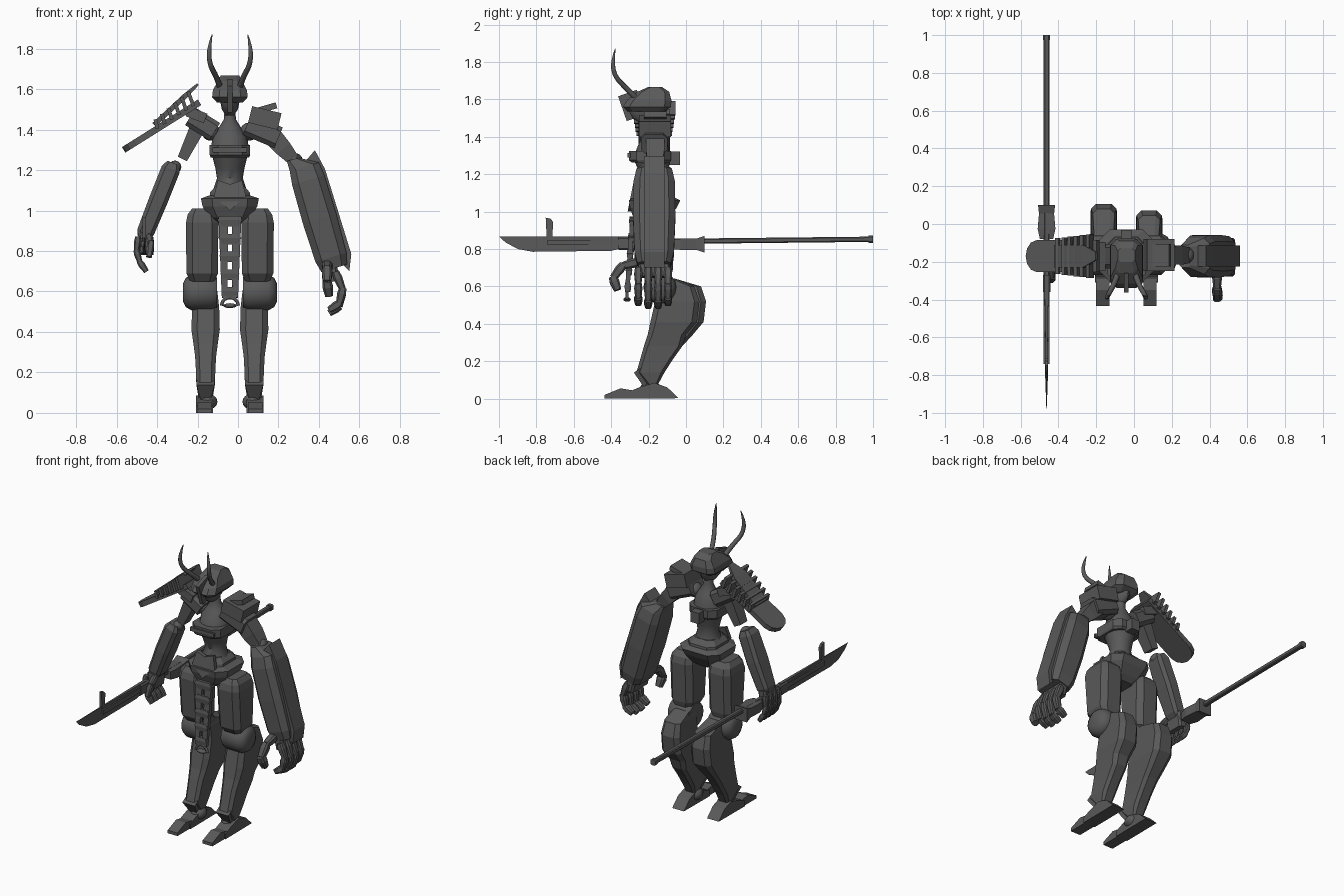
import bpy, math
from mathutils import Vector

if "Cube" in bpy.data.objects:
    bpy.data.objects.remove(bpy.data.objects["Cube"])

steel = bpy.data.materials.new("dark_grey")
steel.use_nodes = True
GREY = (0.1, 0.1, 0.1, 1)
steel.diffuse_color = GREY
steel.node_tree.nodes["Principled BSDF"].inputs["Base Color"].default_value = GREY
X0, Y0 = -0.04, -0.17          # body centre line


def build(name, verts, faces, smooth=False):
    me = bpy.data.meshes.new(name)
    me.from_pydata(verts, [], faces)
    me.materials.append(steel)
    ob = bpy.data.objects.new(name, me)
    bpy.context.collection.objects.link(ob)
    bpy.ops.object.select_all(action='DESELECT')
    ob.select_set(True)
    bpy.context.view_layer.objects.active = ob
    bpy.ops.object.mode_set(mode='EDIT')
    bpy.ops.mesh.select_all(action='SELECT')
    bpy.ops.mesh.normals_make_consistent(inside=False)
    bpy.ops.object.mode_set(mode='OBJECT')
    if smooth:
        bpy.ops.object.shade_smooth_by_angle(angle=math.radians(40))
    return ob


def outline(kind, w, d):
    if kind == "box":
        return [(w, d), (-w, d), (-w, -d), (w, -d)]
    if kind == "cham":
        c = 0.4 * min(w, d)
        return [(w, d - c), (w - c, d), (c - w, d), (-w, d - c),
                (-w, c - d), (c - w, -d), (w - c, -d), (w, c - d)]
    steps = [math.tau * i / 16 for i in range(16)]
    return [(w * math.cos(a), d * math.sin(a)) for a in steps]


def limb(name, p, q, sections, kind="cham"):
    """Loft from p to q; a section is (position, half width, half depth, depth shift, width shift)."""
    p, q = Vector(p), Vector(q)
    axis = (q - p).normalized()
    ref = Vector((0, 1, 0)) if abs(axis.y) < 0.9 else Vector((0, 0, 1))
    side = ref.cross(axis).normalized()
    deep = axis.cross(side)
    verts, n = [], 0
    for t, w, d, *shift in sections:
        sd, sw = (shift + [0, 0])[:2]
        ring = outline(kind, w, d)
        n = len(ring)
        verts += [p.lerp(q, t) + side * (a + sw) + deep * (b + sd) for a, b in ring]
    last = len(verts) - n
    faces = [tuple(range(n)), tuple(range(last, last + n))]
    for k in range(0, last, n):
        faces += [(k + i, k + (i + 1) % n, k + n + (i + 1) % n, k + n + i) for i in range(n)]
    return build(name, verts, faces, kind == "round")


def bar(name, p, q, w, d, kind="box"):
    return limb(name, p, q, [(0, w, d), (1, w, d)], kind)


def upright(name, x, rows, kind="cham"):
    """Vertical loft; a row is (height, half width, front y, back y)."""
    lo, hi = rows[0][0], rows[-1][0]
    secs = [((z - lo) / (hi - lo), w, (b - f) / 2, (b + f) / 2) for z, w, f, b in rows]
    return limb(name, (x, 0, lo), (x, 0, hi), secs, kind)


def ball(name, c, rx, ry, rz):
    steps = [math.pi * i / 8 for i in range(9)]
    rows = [(c[2] - rz * math.cos(a), rx * math.sin(a) + 1e-4,
             c[1] - ry * math.sin(a) - 1e-4, c[1] + ry * math.sin(a) + 1e-4) for a in steps]
    return upright(name, c[0], rows, "round")


def plate(name, pts, place, thick):
    """Flat profile extruded by thick; place maps (u, v, offset) to a point."""
    n = len(pts)
    verts = [place(u, v, o) for o in (-thick, thick) for u, v in pts]
    faces = [tuple(range(n)), tuple(range(n, 2 * n))]
    faces += [(i, (i + 1) % n, n + (i + 1) % n, n + i) for i in range(n)]
    return build(name, verts, faces)


def tube(name, pts, radii):
    cu = bpy.data.curves.new(name, 'CURVE')
    cu.dimensions, cu.bevel_depth, cu.bevel_resolution = '3D', 1, 2
    sp = cu.splines.new('NURBS')
    sp.points.add(len(pts) - 1)
    sp.use_endpoint_u, sp.order_u, sp.resolution_u = True, 3, 5
    cu.use_fill_caps = True
    for pt, co, r in zip(sp.points, pts, radii):
        pt.co, pt.radius = (*co, 1), r
    cu.materials.append(steel)
    ob = bpy.data.objects.new(name, cu)
    bpy.context.collection.objects.link(ob)


def finger(name, pts, r):
    for i, (a, b) in enumerate(zip(pts, pts[1:])):
        limb(f"{name}_joint_{i}", a, b, [(-0.1, r * .8, r * .8), (.3, r, r), (1, r * .75, r * .75)], "cham")


# Head
upright("face", X0, [(1.47, .02, -.24, -.16), (1.5, .04, -.29, -.12),
                     (1.54, .048, -.31, -.1), (1.58, .048, -.3, -.1)], "round")
upright("helmet", X0, [(1.535, .065, -.31, -.12), (1.56, .088, -.338, -.08), (1.595, .084, -.315, -.078),
                       (1.64, .06, -.26, -.09), (1.667, .046, -.2, -.13)])
bar("helmet_brim", (X0, -.34, 1.55), (X0, -.24, 1.585), .012, .07)
for s in (-1, 1):
    def horn(dx, y, z):
        return (X0 + s * dx, y, z)
    tube("horn", [horn(.045, -.26, 1.6), horn(.065, -.32, 1.66), horn(.1, -.38, 1.72),
                  horn(.105, -.395, 1.8), horn(.088, -.378, 1.87)], [.016, .014, .013, .012, .002])

# Torso
upright("waist", X0, [(1.05, .1, -.27, -.08), (1.11, .08, -.25, -.1), (1.16, .064, -.23, -.11),
                      (1.21, .072, -.25, -.1), (1.28, .09, -.28, -.08)], "round")
upright("chest_band", X0, [(1.262, .095, -.29, -.09), (1.275, .1, -.305, -.08), (1.325, .1, -.305, -.08)])
bar("chest_slot", (X0 - .085, -.306, 1.3), (X0 + .085, -.306, 1.3), .012, .008)
upright("chest_and_neck", X0, [(1.32, .092, -.27, -.09), (1.37, .085, -.25, -.1), (1.41, .055, -.22, -.12),
                               (1.45, .03, -.205, -.14), (1.52, .025, -.2, -.14)], "round")
bar("back_box", (X0, -.06, 1.25), (X0, -.06, 1.32), .03, .028)
plate("belly_shield", [(-.06, 1.15), (0, 1.13), (.06, 1.15), (.08, 1.07), (0, 1.0), (-.08, 1.07)],
      lambda u, v, o: (X0 + u, -.27 - (1.15 - v) * .2 + o, v), .012)
upright("hip_layer", X0, [(1.02, .105, -.29, -.06), (1.09, .098, -.275, -.07), (1.12, .07, -.25, -.1)])
upright("pelvis", X0, [(.935, .055, -.25, -.12), (.965, .1, -.28, -.09), (1.02, .135, -.3, -.05),
                       (1.06, .143, -.305, -.03), (1.075, .1, -.28, -.06)])

# Hanging front chain
for s in (-1, 1):
    limb("chain_rail", (X0 + s * .033, -.285, .97), (X0 + s * .026, -.315, .57),
         [(0, .024, .012), (1, .014, .012)], "box")
for i in range(5):
    z, y = .945 - i * .088, -.287 - i * .006
    w = .062 - i * .005
    limb("chain_link", (X0, y, z + .028), (X0, y, z - .024),
         [(0, w * .75, .014), (.4, w, .018), (1, w * .65, .014)], "box")
arch = [math.pi * i / 8 for i in range(9)]
tube("chain_ring", [(X0 + .042 * math.cos(a), -.315, .53 + .04 * math.sin(a)) for a in arch], [.008] * 9)
ball("chain_weight", (X0, -.315, .53), .034, .02, .012)

# Legs
for s, side in ((-1, "right"), (1, "left")):
    lag = -.035 if s > 0 else 0
    upright(side + "_thigh", X0 + s * .137, [(.65, .06, -.22, -.08), (.69, .078, -.25, -.07), (.94, .08, -.27, -.06),
                                             (.98, .072, -.26, -.07), (1.01, .05, -.24, -.1)])
    c = X0 + s * .14
    limb(side + "_knee", (c - s * .075, -.14, .595), (c + s * .092, -.14, .595),
         [(0, .075, .075), (.15, .088, .088), (.75, .088, .088), (.92, .072, .072), (1, .045, .045)], "round")
    upright(side + "_shin", X0 + s * .12, [(.075, .035, -.205, -.15), (.14, .046, -.265, -.115), (.21, .048, -.245, -.07),
            (.28, .052, -.225, -.02), (.34, .06, -.205, .035 + lag), (.41, .07, -.19, .094 + lag),
            (.52, .067, -.165, .107 + lag), (.6, .058, -.16, .08 + lag), (.642, .05, -.16, -.06)])
    limb(side + "_shin_ridge", (X0 + s * .12, -.262, .15), (X0 + s * .12, -.2, .06), [(0, .045, .02), (1, .02, .02)], "box")
    fx = X0 + s * .125
    ball(side + "_ankle", (fx - s * .015, -.19, .055), .048, .055, .04)

    def across(u, v, o):
        return (fx + o, u, v)
    plate(side + "_foot", [(-.31, 0), (-.04, .002), (-.1, .06), (-.17, .085), (-.25, .06), (-.31, .035)], across, .042)
    plate(side + "_toe", [(-.435, 0), (-.29, 0), (-.29, .045), (-.35, .055), (-.435, .02)], across, .035)

# Left arm with large gauntlet
ball("left_shoulder_joint", (.055, Y0, 1.39), .045, .05, .045)
bar("left_shoulder_block", (.045, Y0, 1.425), (.2, Y0, 1.36), .055, .07, "cham")
bar("left_shoulder_cap", (.06, -.165, 1.475), (.205, -.165, 1.44), .042, .085)
bar("left_shoulder_top", (.085, -.165, 1.49), (.19, -.165, 1.52), .015, .06)
limb("left_upper_arm", (.15, -.165, 1.39), (.275, -.165, 1.25), [(0, .05, .05), (.6, .042, .05), (1, .03, .04)], "box")
ball("left_elbow", (.28, -.165, 1.25), .038, .045, .035)
limb("left_gauntlet", (.315, Y0, 1.26), (.475, Y0, .715),
     [(-.01, .03, .06, 0, .045), (.08, .075, .095), (.2, .083, .11), (.55, .086, .113), (.9, .08, .105), (1, .066, .09)])
plate("left_gauntlet_fin", [(.33, 1.24), (.38, 1.298), (.43, 1.205), (.56, .785), (.55, .7), (.5, .75)],
      lambda u, v, o: (u, Y0 + o, v), .055)
bar("left_palm", (.455, Y0, .74), (.475, Y0, .65), .03, .085, "cham")
for i in range(4):
    y, drop = -.255 + i * .053, .015 * (i in (1, 2))
    finger("left_finger", [(.485, y, .69), (.517, y, .61), (.5, y, .54 - drop), (.45, y, .508 - drop)], .022)
finger("left_thumb", [(.44, -.26, .73), (.44, -.34, .71), (.44, -.39, .645), (.45, -.365, .58)], .026)

# Right arm
ball("right_shoulder_joint", (-.135, Y0, 1.39), .045, .05, .045)
bar("right_shoulder_block", (-.115, Y0, 1.39), (-.235, Y0, 1.465), .05, .065, "cham")
bar("right_shoulder_cap", (-.16, Y0, 1.455), (-.25, Y0, 1.49), .025, .075)
limb("right_upper_arm", (-.2, Y0, 1.41), (-.275, Y0, 1.255), [(0, .038, .045), (1, .025, .035)], "box")
ball("right_elbow", (-.312, Y0, 1.215), .032, .04, .032)
limb("right_forearm", (-.32, Y0, 1.235), (-.468, Y0, .865),
     [(0, .03, .045), (.08, .047, .06), (.5, .047, .065), (.92, .043, .055), (1, .03, .045)])
bar("right_palm", (-.462, Y0, .89), (-.475, Y0, .79), .028, .06, "cham")
for i in range(4):
    y = -.235 + i * .042
    finger("right_finger", [(-.495, y, .865), (-.502, y, .8), (-.485, y, .745), (-.452, y, .698)], .017)
finger("right_thumb", [(-.44, -.22, .87), (-.43, -.28, .84), (-.44, -.3, .77)], .018)

# Ribbed shoulder guard
A, B = Vector((-.19, Y0, 1.535)), Vector((-.565, Y0, 1.3))
run = (B - A).normalized()
up = Vector((run.z, 0, -run.x))
size = (B - A).length
rim = [(size - .07 + .07 * math.cos(a), .085 * math.sin(a)) for a in (-1.57, -1.0, -.5, 0, .5, 1.0, 1.57)]
plate("shoulder_guard", [(0, -.085)] + rim + [(0, .085)],
      lambda u, v, o: A + run * u + up * o + Vector((0, v, 0)), .016)
for i in range(6):
    base = A + run * (.035 + i * .042)
    bar("guard_rib", base, base + up * (.075 - i * .006) - run * .015, .009, .115 - i * .004)
limb("guard_spine", A + up * .08 - run * .04, A + run * .25 + up * .025, [(0, .006, .02), (.3, .013, .06), (1, .012, .06)], "box")

# Glaive
GX = -.463
bar("glaive_shaft", (GX, -.32, .838), (GX, .99, .852), .015, .014, "cham")
bar("glaive_pommel", (GX, .975, .852), (GX, 1, .852), .018, .019, "cham")
limb("glaive_grip_block", (GX, -.08, .825), (GX, .1, .825), [(0, .035, .025), (.3, .047, .03), (.75, .04, .03), (1, .045, .045)], "box")
blade = [(-1, .868), (-.965, .835), (-.9, .8), (-.82, .785), (-.4, .79), (-.3, .815), (-.3, .868)]
plate("glaive_blade", blade, lambda u, v, o: (GX + o * min(1, (u + 1) / .3 + .02), u, v), .011)
bar("glaive_blade_rib", (GX, -.74, .835), (GX, -.26, .835), .016, .014)
bar("glaive_collar", (GX, -.36, .83), (GX, -.27, .83), .02, .035, "cham")
plate("glaive_hook", [(-.715, .86), (-.71, .945), (-.725, .962), (-.75, .967), (-.745, .86)],
      lambda u, v, o: (GX + o, u, v), .008)
